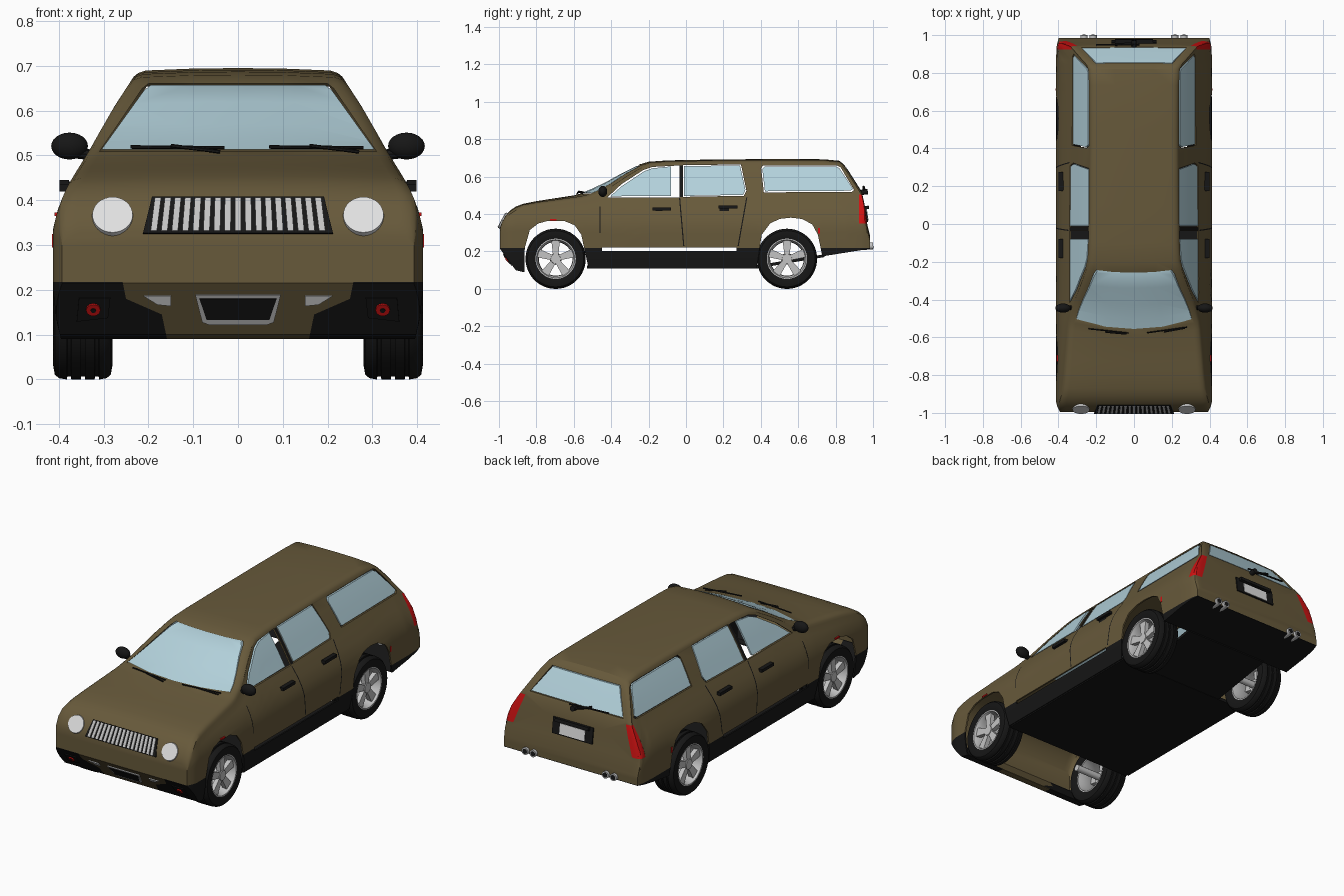
import bpy, bmesh, math
from mathutils import Matrix, Vector

if "Cube" in bpy.data.objects:
    bpy.data.objects.remove(bpy.data.objects["Cube"])


def material(name, rgb):
    m = bpy.data.materials.new(name)
    m.diffuse_color = (*rgb, 1)
    m.use_nodes = True
    m.node_tree.nodes["Principled BSDF"].inputs["Base Color"].default_value = m.diffuse_color
    return m


BROWN = material("olive_brown_paint", (0.135, 0.1, 0.043))
BLACK = material("black_trim", (0.008, 0.008, 0.008))
GLASS = material("pale_blue_glass", (0.45, 0.64, 0.71))
METAL = material("light_metal", (0.55, 0.55, 0.55))
WHITE = material("lamp_white", (0.75, 0.75, 0.75))
RED = material("lamp_red", (0.62, 0.006, 0.006))


def make(name, bm, mat, smooth=None):
    bmesh.ops.recalc_face_normals(bm, faces=bm.faces)
    me = bpy.data.meshes.new(name)
    bm.to_mesh(me)
    bm.free()
    ob = bpy.data.objects.new(name, me)
    bpy.context.collection.objects.link(ob)
    if mat:
        me.materials.append(mat)
    if smooth:
        shade(ob, smooth)
    return ob


def shade(ob, angle):
    bpy.ops.object.select_all(action='DESELECT')
    ob.select_set(True)
    bpy.context.view_layer.objects.active = ob
    bpy.ops.object.shade_smooth_by_angle(angle=math.radians(angle))


def frame(origin, u, v, n):
    m = Matrix((u, v, n)).transposed().to_4x4()
    m.translation = Vector(origin)
    return m


def plate(name, pts, M, depth, mat=None):
    # outline in the frame's plane, extruded along its normal
    bm = bmesh.new()
    a = [bm.verts.new(M @ Vector((p[0], p[1], 0))) for p in pts]
    b = [bm.verts.new(M @ Vector((p[0], p[1], depth))) for p in pts]
    bm.faces.new(a)
    bm.faces.new(b[::-1])
    for i in range(len(pts)):
        j = (i + 1) % len(pts)
        bm.faces.new((a[i], a[j], b[j], b[i]))
    return make(name, bm, mat)


def rod(name, p, q, r, mat, segs=16, r2=None):
    p, q = Vector(p), Vector(q)
    bm = bmesh.new()
    M = Matrix.Translation((p + q) / 2) @ (q - p).to_track_quat('Z', 'Y').to_matrix().to_4x4()
    bmesh.ops.create_cone(bm, cap_ends=True, segments=segs, radius1=r,
                          radius2=r if r2 is None else r2, depth=(q - p).length, matrix=M)
    return make(name, bm, mat, 40)


def box(name, c, size, mat, rot=None):
    bm = bmesh.new()
    M = Matrix.Translation(c) @ (rot or Matrix()) @ Matrix.Diagonal((*size, 1))
    bmesh.ops.create_cube(bm, size=1, matrix=M)
    return make(name, bm, mat)


def apply_boolean(ob, cutter, op):
    m = ob.modifiers.new("cut", 'BOOLEAN')
    m.object, m.operation, m.solver = cutter, op, 'EXACT'
    bpy.context.view_layer.objects.active = ob
    bpy.ops.object.modifier_apply(modifier="cut")


def split(src, cutter, name=None, mat=None, inner=None):
    # take the part of src inside the cutter out as its own object
    piece = None
    if name:
        piece = src.copy()
        piece.data = src.data.copy()
        piece.name = name
        bpy.context.collection.objects.link(piece)
        apply_boolean(piece, inner or cutter, 'INTERSECT')
        piece.data.materials.clear()
        piece.data.materials.append(mat)
    apply_boolean(src, cutter, 'DIFFERENCE')
    for c in {cutter, inner or cutter}:
        bpy.data.objects.remove(c)
    return piece


def interp(table, t):
    if t <= table[0][0]:
        return table[0][1]
    for (a, p), (b, q) in zip(table, table[1:]):
        if t <= b:
            return p + (q - p) * (t - a) / (b - a)
    return table[-1][1]


# body shell: side profile, bottom line, end taper, and half width by height
TOP = [(-.995, .33), (-.985, .36), (-.965, .395), (-.94, .42), (-.91, .44), (-.87, .455), (-.8, .469),
       (-.73, .48), (-.6, .5), (-.565, .509), (-.5, .537), (-.43, .57), (-.34, .62), (-.25, .665),
       (-.2, .68), (-.1, .687), (.1, .691), (.5, .695), (.735, .693), (.82, .685), (.845, .665),
       (.87, .63), (.94, .52), (.955, .45), (.97, .34), (.985, .28)]
LOW = [(-.995, .215), (-.91, .1), (-.87, .09), (-.6, .11), (.5, .11), (.735, .175), (.985, .215)]
TAPER = [(-.995, .95), (-.965, .985), (-.94, 1), (.92, 1), (.955, .985), (.985, .965)]
WIDE = [(.09, .395), (.13, .405), (.2, .413), (.335, .413), (.38, .402), (.42, .385), (.45, .367),
        (.5, .336), (.55, .308), (.6, .279), (.66, .24), (.7, .215)]


def section(y, top):
    low, e = interp(LOW, y), interp(TAPER, y)
    zs = top - .03
    half = []
    for i in range(13):
        z = low + (zs - low) * i / 12
        half.append((interp(WIDE, z) * e, z))
    xs = half[-1][0]
    for a in (25, 50, 75, 90):
        a = math.radians(a)
        half.append((xs - .04 * (1 - math.cos(a)), zs + .025 * math.sin(a)))
    half.append(((xs - .04) / 2, top - .001))
    pts = half + [(0, top)] + [(-x, z) for x, z in reversed(half)]
    bow = .5 * max(0, 1 - abs(y + .5) / .35)
    return [(x, y + bow * x * x, z) for x, z in pts]


# outer skin and a slightly shrunken inner skin, joined along the open bottom
bm = bmesh.new()
rims = []
for k in (1, .98):
    rings = [[bm.verts.new((x * k, yy * k, .25 + (z - .25) * k)) for x, yy, z in section(y, t)] for y, t in TOP]
    rim = []
    for n, (A, B) in enumerate(zip(rings, rings[1:])):
        for i in range(len(A) - 1):
            bm.faces.new((A[i], A[i + 1], B[i + 1], B[i]))
        if TOP[n + 1][0] <= -.87 or TOP[n][0] >= .73:
            bm.faces.new((A[0], B[0], B[-1], A[-1]))
        else:
            rim.append((A, B))
    bm.faces.new(rings[0])
    bm.faces.new(rings[-1])
    first, last = rim[0][0], rim[-1][1]
    rims.append([A[0] for A, B in rim] + [last[0], last[-1]] + [A[-1] for A, B in reversed(rim)])
for i in range(len(rims[0])):
    j = (i + 1) % len(rims[0])
    bm.faces.new((rims[0][i], rims[0][j], rims[1][j], rims[1][i]))
body = make("body", bm, BROWN)

SIDE = frame((-1, 0, 0), (0, 1, 0), (0, 0, 1), (1, 0, 0))


def face_view(y):
    return frame((0, y, 0), (1, 0, 0), (0, 0, 1), (0, -1, 0))


def rect(a, b, c, d):
    return [(a, c), (b, c), (b, d), (a, d)]


def grow(pts, k):
    cx, cy = (sum(p[i] for p in pts) / len(pts) for i in (0, 1))
    return [(x + math.copysign(k, x - cx), y + math.copysign(k, y - cy)) for x, y in pts]


pieces = []
# wheel arches
for pts in ([(-.865, 0), (-.862, .22), (-.835, .315), (-.79, .35), (-.74, .363), (-.65, .363), (-.595, .34),
             (-.56, .29), (-.525, .13), (-.52, 0)],
            [(.375, 0), (.38, .13), (.405, .29), (.45, .35), (.5, .374), (.56, .381), (.62, .374),
             (.675, .345), (.705, .29), (.73, .17), (.73, 0)]):
    split(body, plate("arch_cutter", pts, SIDE, 2))

# windows: opening slightly larger than its glass
front_glass = [(-.405, .495), (-.34, .552), (-.225, .628), (-.18, .645), (-.08, .655), (-.08, .497)]
front_hole = [(-.42, .49), (-.345, .56), (-.228, .636), (-.18, .652), (-.036, .66), (-.036, .49)]
rear_glass = [(-.01, .497), (-.01, .657), (.289, .66), (.318, .53), (.305, .503)]
quarter = [(.422, .522), (.408, .64), (.42, .655), (.80, .655), (.82, .645), (.893, .535), (.88, .525)]
screen = [(-.305, .513), (-.21, .645), (-.195, .657), (.195, .657), (.21, .645), (.305, .513)]
back = [(-.275, .53), (-.2, .65), (.2, .65), (.275, .53)]
for name, hole, glass, M, d in (
        ("front_door_glass", front_hole, front_glass, SIDE, 2),
        ("rear_door_glass", grow(rear_glass, .005), rear_glass, SIDE, 2),
        ("quarter_glass", grow(quarter, .006), quarter, SIDE, 2),
        ("windscreen", grow(screen, .004), screen, face_view(-.15), .55),
        ("back_window", grow(back, .004), back, face_view(1.1), .3)):
    pieces.append(split(body, plate("hole", hole, M, d), name, GLASS, plate("pane", glass, M, d)))

# door seams and centre pillar
for i, pts in enumerate(([(-.034, .492), (-.034, .66), (-.018, .66), (-.018, .492)],
                         [(-.037, .485), (-.031, .485), (-.009, .23), (-.015, .23)],
                         [(.322, .49), (.328, .49), (.282, .23), (.276, .23)],
                         rect(-.462, -.457, .3, .44))):
    pieces.append(split(body, plate("seam_cutter", pts, SIDE, 2), "door_seam_%d" % i, BLACK))

# tail lights on the rear corners
for s in (-1, 1):
    pts = [(s * .30, .505), (s * .45, .505), (s * .45, .35), (s * .355, .35)]
    pieces.append(split(body, plate("lamp_cutter", pts, face_view(1.1), .175), "tail_light", RED))

# sill gap, black lower trim, painted centre of the front bumper
split(body, plate("gap_cutter", rect(-.45, .27, .203, .222), SIDE, 2))
lower = split(body, plate("low_cutter", rect(-1.2, 1.2, 0, .218), SIDE, 2), "lower_trim", BLACK)
nose = [(-.26, .23), (-.25, .18), (-.17, .145), (-.15, .05), (.15, .05), (.17, .145), (.25, .18), (.26, .23)]
pieces.append(split(lower, plate("nose_cutter", nose, face_view(-.8), .3), "bumper_centre", BROWN))
for ob in [body, lower] + pieces:
    shade(ob, 32)

# floor pan
plate("floor_middle", rect(-.53, .38, .108, .125), frame((-.39, 0, 0), (0, 1, 0), (0, 0, 1), (1, 0, 0)), .78, BLACK)
ends = frame((-.25, 0, 0), (0, 1, 0), (0, 0, 1), (1, 0, 0))
plate("floor_rear", [(.37, .108), (.74, .17), (.74, .185), (.37, .125)], ends, .5, BLACK)

# grille and headlights on the sloped nose
N = Vector((0, -.88, .475)).normalized()
U = Vector((0, .475, .88)).normalized()
nose_frame = frame((0, -.979, .365), (1, 0, 0), U, N)
plate("grille_back", [(-.212, -.046), (.212, -.046), (.192, .046), (-.192, .046)], nose_frame, .005, BLACK)
for i in range(17):
    x = (i - 8) * .0235
    plate("grille_bar", [(x - .007, -.042), (x + .007, -.042), (x * .95 + .007, .042), (x * .95 - .007, .042)],
          nose_frame, .009, METAL)
for s in (-1, 1):
    c = Vector((s * .28, -.979, .365))
    rod("headlight", c - N * .015, c + N * .006, .048, WHITE, 32, .045)

# lower bumper opening, slots and fog lights
N = Vector((0, -.804, -.594)).normalized()
U = Vector((0, -.594, .804)).normalized()
low_frame = frame((0, -.953, .16), (1, 0, 0), U, N)
plate("bumper_opening_frame", [(-.095, .038), (-.08, -.036), (-.065, -.043), (.065, -.043), (.08, -.036),
                               (.095, .038)], low_frame, .006, METAL)
plate("bumper_opening", [(-.086, .03), (-.07, -.028), (.07, -.028), (.086, .03)], low_frame, .008, BLACK)
for s in (-1, 1):
    plate("bumper_slot", [(s * .21, .035), (s * .15, .035), (s * .15, .008), (s * .18, .012)], low_frame, .005, WHITE)
    plate("fog_light_panel", [(s * .285, .03), (s * .355, .03), (s * .36, -.035), (s * .29, -.025)],
          low_frame, .005, BLACK)
    c = low_frame @ Vector((s * .323, 0, 0))
    rod("fog_light", c, c + N * .01, .016, RED, 12)
    rod("fog_light_centre", c, c + N * .012, .006, BLACK, 8)

    # mirrors, handles and marker lamps
    bm = bmesh.new()
    bmesh.ops.create_uvsphere(bm, u_segments=20, v_segments=12, radius=1, matrix=Matrix.Translation(
        (s * .376, -.445, .521)) @ Matrix.Diagonal((.041, .024, .03, 1)))
    make("door_mirror", bm, BLACK, 60)
    rod("mirror_arm", (s * .315, -.44, .5), (s * .36, -.445, .505), .012, BLACK, 8)
    for y, z in ((-.13, .427), (.225, .437)):
        box("door_handle", (s * .388, y, z), (.022, .1, .016), BLACK)
        box("handle_recess", (s * .379, y - .02, z - .008), (.012, .05, .026), BLACK)
    box("front_marker", (s * .404, -.71, .369), (.012, .035, .008), RED)
    box("rear_marker", (s * .411, .712, .31), (.008, .01, .03), RED)
    # exhaust pipes
    for dx in (-.024, .024):
        rod("exhaust_pipe", (s * .24 + dx, .9, .225), (s * .24 + dx, 1.0, .23), .019, METAL)
        rod("exhaust_bore", (s * .24 + dx, .99, .229), (s * .24 + dx, 1.001, .23), .013, BLACK)

# wipers
for x in (-.03, .28):
    y = lambda t: -.578 + .4 * t * t
    rod("wiper_blade", (x, y(x), .517), (x - .21, y(x - .21), .519), .004, BLACK, 6)
    rod("wiper_arm", (x - .01, y(x) - .005, .508), (x - .12, y(x - .12) - .004, .522), .004, BLACK, 6)
rod("rear_wiper_arm", (0, .955, .515), (-.1, .95, .545), .007, BLACK, 8)
rod("rear_wiper_blade", (.03, .95, .53), (-.2, .948, .54), .005, BLACK, 6)
rod("rear_wiper_pivot", (0, .93, .515), (0, .972, .52), .014, BLACK, 12)

# plate recess on the tailgate
tilt = Matrix.Rotation(math.radians(8), 4, 'X')
box("plate_recess", (0, .962, .40), (.24, .012, .085), BLACK, tilt)
box("plate_handle", (0, .967, .435), (.2, .022, .018), BLACK, tilt)
box("number_plate", (0, .967, .392), (.15, .01, .055), WHITE, tilt)


# wheels
def lathe(name, prof, c, s, mat, segs=48, closed=False):
    bm = bmesh.new()
    rows = [[bm.verts.new((s * x, c[0] + r * math.cos(2 * math.pi * i / segs),
                           c[1] + r * math.sin(2 * math.pi * i / segs))) for i in range(segs)] for x, r in prof]
    for A, B in zip(rows, rows[1:] + (rows[:1] if closed else [])):
        for i in range(segs):
            j = (i + 1) % segs
            bm.faces.new((A[i], A[j], B[j], B[i]))
    return make(name, bm, mat, 35)


TYRE = [(.29, .102), (.28, .128), (.284, .15), (.293, .158)]
for g in (.315, .346, .377):
    TYRE += [(g - .005, .161), (g - .004, .154), (g + .004, .154), (g + .005, .161)]
TYRE += [(.4, .158), (.409, .15), (.413, .128), (.404, .102)]
RIM = [(.29, .106), (.29, .096), (.32, .09), (.38, .092), (.398, .099), (.406, .102), (.406, .108)]
for s in (-1, 1):
    for cy in (-.697, .54):
        c = (cy, .161)
        lathe("tyre", TYRE, c, s, BLACK, closed=True)
        lathe("wheel_rim", RIM, c, s, METAL, closed=True)
        rod("wheel_hub", (s * .35, *c), (s * .398, *c), .032, METAL, 20, .026)
        rod("axle_stub", (s * .2, *c), (s * .36, *c), .018, METAL, 12)
        for k in range(5):
            # spokes widen towards the rim
            M = frame((s * .37, *c), (0, 1, 0), (0, 0, 1), (s, 0, 0)) @ Matrix.Rotation(k * math.tau / 5, 4, 'Z')
            plate("wheel_spoke", [(-.014, .02), (.014, .02), (.023, .097), (-.023, .097)], M, .024, METAL)
